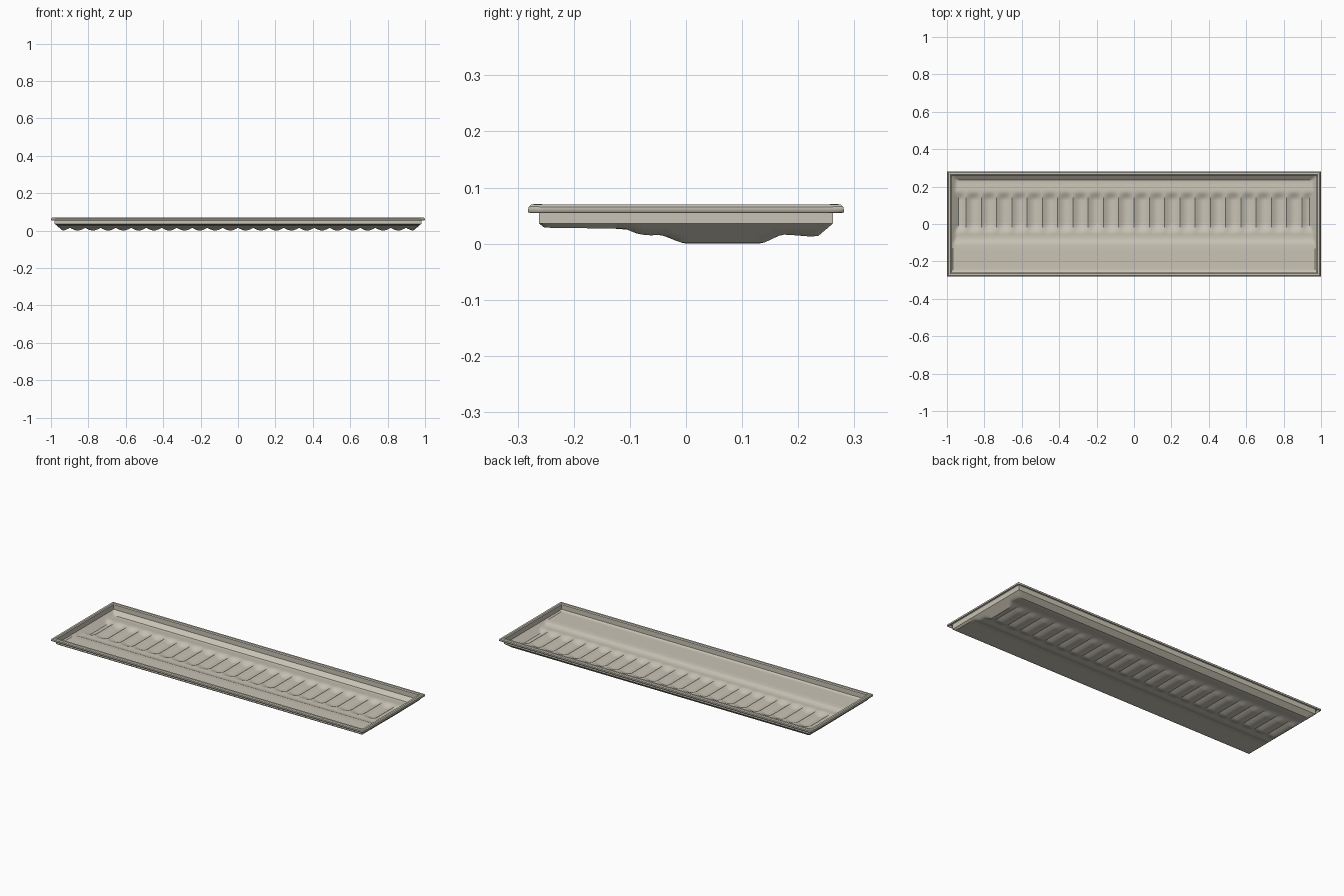
import bpy, bmesh, math

if "Cube" in bpy.data.objects:
    bpy.data.objects.remove(bpy.data.objects["Cube"])

HX, HY = 0.98, 0.262          # half size of the tray body
THICK = 0.003                 # sheet thickness
PITCH = 2 * HX / 24           # spacing of the cross grooves
STEPS = 192

plastic = bpy.data.materials.new("warm grey plastic")
plastic.diffuse_color = (0.58, 0.545, 0.46, 1)
plastic.use_nodes = True
plastic.node_tree.nodes["Principled BSDF"].inputs["Base Color"].default_value = plastic.diffuse_color

# Floor section from front to back: (y, z)
FLOOR = [(-0.262, 0.030), (-0.24, 0.028), (-0.13, 0.027), (-0.105, 0.025),
         (-0.085, 0.017), (-0.065, 0.0145), (-0.04, 0.0165), (0.0, 0.0145),
         (0.13, 0.0145), (0.17, 0.0165), (0.20, 0.0145), (0.215, 0.013),
         (0.262, 0.013)]


def smooth(a, b, t):
    t = max(0.0, min(1.0, (t - a) / (b - a)))
    return t * t * (3 - 2 * t)


def floor_z(y):
    for (y0, z0), (y1, z1) in zip(FLOOR, FLOOR[1:]):
        if y <= y1:
            return z0 + (z1 - z0) * (y - y0) / (y1 - y0)
    return FLOOR[-1][1]


def height(x, y):
    # Rounded grooves with raised ribs between, fading out at their ends
    mask = smooth(-0.055, 0.002, y) * (1 - smooth(0.13, 0.178, y))
    groove = abs(math.sin(math.pi * (x + HX) / PITCH))
    z = floor_z(y) - 0.0143 * mask * groove
    # Sloped foot of the surrounding wall
    edge = min(HX - abs(x), HY - abs(y))
    return max(z, 0.036 - 0.85 * edge)


# Tray floor
bm = bmesh.new()
xs = [-HX + 2 * HX * i / STEPS for i in range(STEPS + 1)]
ys = [-HY + 2 * HY * j / 60 for j in range(61)]
grid = [[bm.verts.new((x, y, height(x, y))) for x in xs] for y in ys]
for r0, r1 in zip(grid, grid[1:]):
    for i in range(STEPS):
        bm.faces.new((r0[i], r0[i + 1], r1[i + 1], r1[i]))

# Wall and turned-down lip, swept from the floor edge: (outward offset, z)
LIP = [(0.0, 0.064), (0.003, 0.067), (0.012, 0.067), (0.0155, 0.064), (0.017, 0.055)]
ring = grid[0] + [r[-1] for r in grid[1:]] + grid[-1][-2::-1] + [r[0] for r in grid[-2:0:-1]]
# Keep only the corners and evenly spaced edge points
base = [v.co.copy() for v in ring]
prev = ring
for off, z in LIP:
    new = []
    for c in base:
        x = c.x + math.copysign(off, c.x) if abs(c.x) > HX - 1e-5 else c.x
        y = c.y + math.copysign(off, c.y) if abs(c.y) > HY - 1e-5 else c.y
        new.append(bm.verts.new((x, y, z)))
    n = len(new)
    for i in range(n):
        k = (i + 1) % n
        bm.faces.new((prev[k], prev[i], new[i], new[k]))
    prev = new
bmesh.ops.recalc_face_normals(bm, faces=bm.faces)
bm.faces.ensure_lookup_table()
if bm.faces[60 * STEPS // 2 + 90].normal.z < 0:
    bmesh.ops.reverse_faces(bm, faces=bm.faces)

mesh = bpy.data.meshes.new("ribbed_tray")
bm.to_mesh(mesh)
bm.free()
mesh.materials.append(plastic)
tray = bpy.data.objects.new("ribbed_tray", mesh)
bpy.context.collection.objects.link(tray)

# Sheet thickness, grown to the inside and top
shell = tray.modifiers.new("thickness", "SOLIDIFY")
shell.thickness = THICK
shell.offset = 1
shell.use_even_offset = True

bpy.context.view_layer.objects.active = tray
tray.select_set(True)
bpy.ops.object.shade_smooth_by_angle(angle=math.radians(35))
